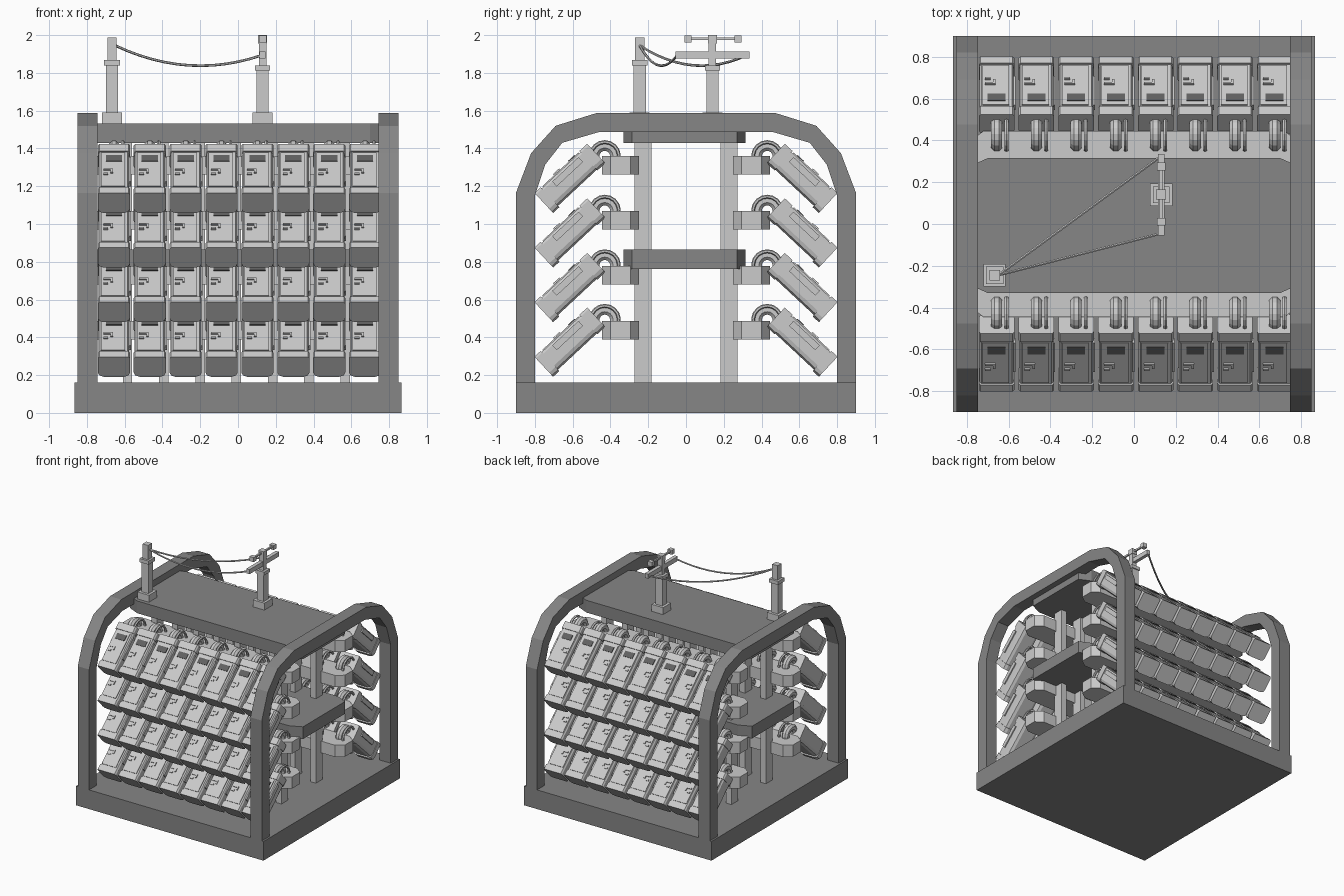
import bpy, bmesh
from math import sin, cos, pi, radians
from mathutils import Vector, Matrix

if "Cube" in bpy.data.objects:
    bpy.data.objects.remove(bpy.data.objects["Cube"])


def material(name, v):
    m = bpy.data.materials.new(name)
    m.diffuse_color = (v, v, v, 1)
    m.use_nodes = True
    m.node_tree.nodes["Principled BSDF"].inputs["Base Color"].default_value = m.diffuse_color
    return m


DARK = material("dark_grey", 0.24)
BLACK = material("screen_grey", 0.12)


def finish(bm, name, mat=None, mx=None):
    if mx:
        bm.transform(mx)
    bmesh.ops.recalc_face_normals(bm, faces=bm.faces[:])
    me = bpy.data.meshes.new(name)
    bm.to_mesh(me)
    bm.free()
    ob = bpy.data.objects.new(name, me)
    bpy.context.collection.objects.link(ob)
    if mat:
        me.materials.append(mat)
    return ob


def box(bm, x0, x1, y0, y1, z0, z1):
    m = Matrix.Translation(((x0 + x1) / 2, (y0 + y1) / 2, (z0 + z1) / 2))
    bmesh.ops.create_cube(bm, size=1, matrix=m @ Matrix.Diagonal((x1 - x0, y1 - y0, z1 - z0, 1)))


def prism(bm, pts, a, b, axis):
    """Extrude a 2D outline along an axis; outline fills the other two axes."""
    def place(p, w):
        c = list(p)
        c.insert(axis, w)
        return bm.verts.new(c)
    lo, hi = ([place(p, w) for p in pts] for w in (a, b))
    bm.faces.new(lo)
    bm.faces.new(hi)
    for i in range(len(pts)):
        j = (i + 1) % len(pts)
        bm.faces.new((lo[i], lo[j], hi[j], hi[i]))


def tube(bm, path, r, n, side):
    """Sweep an n-sided ring along a planar path; side is the plane normal."""
    rings = []
    for i, p in enumerate(path):
        t = (path[min(i + 1, len(path) - 1)] - path[max(i - 1, 0)]).normalized()
        up = side.cross(t)
        rings.append([bm.verts.new(p + r * (cos(a) * side + sin(a) * up))
                      for a in (2 * pi * (k + .5) / n for k in range(n))])
    for A, B in zip(rings, rings[1:]):
        for k in range(n):
            bm.faces.new((A[k], A[(k + 1) % n], B[(k + 1) % n], B[k]))
    bm.faces.new(rings[0])
    bm.faces.new(rings[-1])


def octagon(x0, x1, y0, y1, cx, cy):
    return [(x0 + cx, y0), (x1 - cx, y0), (x1, y0 + cy), (x1, y1 - cy),
            (x1 - cx, y1), (x0 + cx, y1), (x0, y1 - cy), (x0, y0 + cy)]


def repeat(ob, x=None, z=None):
    """Array in x and z, then mirror to the back side."""
    for name, spec, ax in (("columns", x, 0), ("rows", z, 2)):
        if spec:
            m = ob.modifiers.new(name, 'ARRAY')
            m.use_relative_offset = False
            m.use_constant_offset = True
            off = [0, 0, 0]
            off[ax] = spec[1]
            m.constant_offset_displace = off
            m.count = spec[0]
    m = ob.modifiers.new("back_side", 'MIRROR')
    m.use_axis = (False, True, False)
    m.use_mirror_merge = False


COLS, ROWS = (8, 0.19), (4, 0.289)

# Base slab
bm = bmesh.new()
box(bm, -.865, .865, -.9, .9, 0, .16)
finish(bm, "base", DARK)

# End arches
outer = [(-.9, .15), (-.9, 1.165), (-.82, 1.375), (-.69, 1.52), (-.475, 1.587)]
inner = [(-.8, .15), (-.8, 1.15), (-.745, 1.315), (-.655, 1.43), (-.46, 1.487)]
outer += [(-y, z) for y, z in reversed(outer)]
inner += [(-y, z) for y, z in reversed(inner)]
for s, name in ((-1, "left_arch"), (1, "right_arch")):
    bm = bmesh.new()
    prism(bm, outer + inner[::-1], s * .745, s * .85, 0)
    finish(bm, name, DARK)

# Roof deck and middle shelf
for name, z in (("roof_deck", 1.43), ("middle_shelf", .763)):
    bm = bmesh.new()
    prism(bm, octagon(-.8, .8, -.33, .315, .1, .045), z, z + .102, 2)
    finish(bm, name, DARK)

# Support posts
bm = bmesh.new()
box(bm, -.61, -.56, -.272, -.183, .15, 1.44)
repeat(finish(bm, "support_posts"), x=(7, .192))

# Carrier rails
bm = bmesh.new()
prism(bm, octagon(-.78, .78, -.445, -.25, .06, .045), .388, .486, 2)
repeat(finish(bm, "carrier_rails"), z=(4, .2915))

# Pods: local x = width, y = along the sloping face, z = outward
pod = Matrix.Translation((-.657, -.795, .304)) @ Matrix.Rotation(radians(43), 4, 'X')


def shell(w, front, back):
    h = w / 2
    return [(-h + .008, front), (h - .008, front), (h, front - .012), (h, back + .03),
            (h - .008, back + .01), (h - .03, back), (-h + .03, back),
            (-h + .008, back + .01), (-h, back + .03), (-h, front - .012)]


bm = bmesh.new()
prism(bm, shell(.162, -.008, -.135), .01, .36, 1)
prism(bm, shell(.17, 0, -.145), -.01, .035, 1)
prism(bm, shell(.17, 0, -.14), .315, .372, 1)
repeat(finish(bm, "pod_bodies", mx=pod), COLS, ROWS)

bm = bmesh.new()
box(bm, -.068, .06, .045, .305, -.02, -.002)       # door panel
box(bm, -.056, -.008, .165, .175, -.01, .006)      # latch
box(bm, -.056, -.03, .13, .142, -.01, .006)
box(bm, -.018, -.006, .145, .175, -.01, .006)
box(bm, .076, .09, .10, .29, -.055, -.02)          # side hinge
repeat(finish(bm, "pod_doors", mx=pod), COLS, ROWS)

bm = bmesh.new()
box(bm, -.043, .043, .236, .282, -.01, .003)
repeat(finish(bm, "pod_screens", BLACK, pod), COLS, ROWS)

# Hoses and thin cables looping from rail to pod
for name, x, r, R, n in (("pod_hoses", -.657, .029, .055, 8), ("pod_cables", -.61, .010, .075, 6)):
    bm = bmesh.new()
    path = [Vector((x, -.43 + R * cos(a), .492 + R * sin(a)))
            for a in (radians(-15 + 21 * i) for i in range(11))]
    tube(bm, path, r, n, Vector((1, 0, 0)))
    repeat(finish(bm, name), COLS, ROWS)


# Roof masts
def stack(name, x, y, levels):
    bm = bmesh.new()
    for h, z0, z1 in levels:
        box(bm, x - h, x + h, y - h, y + h, z0, z1)
    finish(bm, name)


stack("plain_mast", -.667, -.245, [(.053, 1.53, 1.59), (.032, 1.59, 1.84),
                                   (.042, 1.838, 1.868), (.025, 1.868, 1.988)])
stack("cross_mast", .13, .14, [(.053, 1.53, 1.59), (.032, 1.59, 1.815),
                               (.04, 1.812, 1.84), (.02, 1.84, 1.96), (.024, 1.955, 2.0)])

# Crossbar with insulator rod
bm = bmesh.new()
box(bm, .115, .145, -.055, .335, 1.876, 1.914)
box(bm, .123, .137, .01, .275, 1.974, 1.988)
for y in (.01, .275):
    box(bm, .11, .15, y - .018, y + .018, 1.96, 1.997)
finish(bm, "crossbar")

# Sagging wires
for name, y in (("front_wire", -.045), ("back_wire", .325)):
    a, b = Vector((-.65, -.245, 1.945)), Vector((.13, y, 1.895))
    d = b - a
    side = Vector((d.y, -d.x, 0)).normalized()
    pts = [a.lerp(b, i / 12) - Vector((0, 0, .32 * (i / 12) * (1 - i / 12))) for i in range(13)]
    bm = bmesh.new()
    tube(bm, pts, .007, 6, side)
    finish(bm, name)
